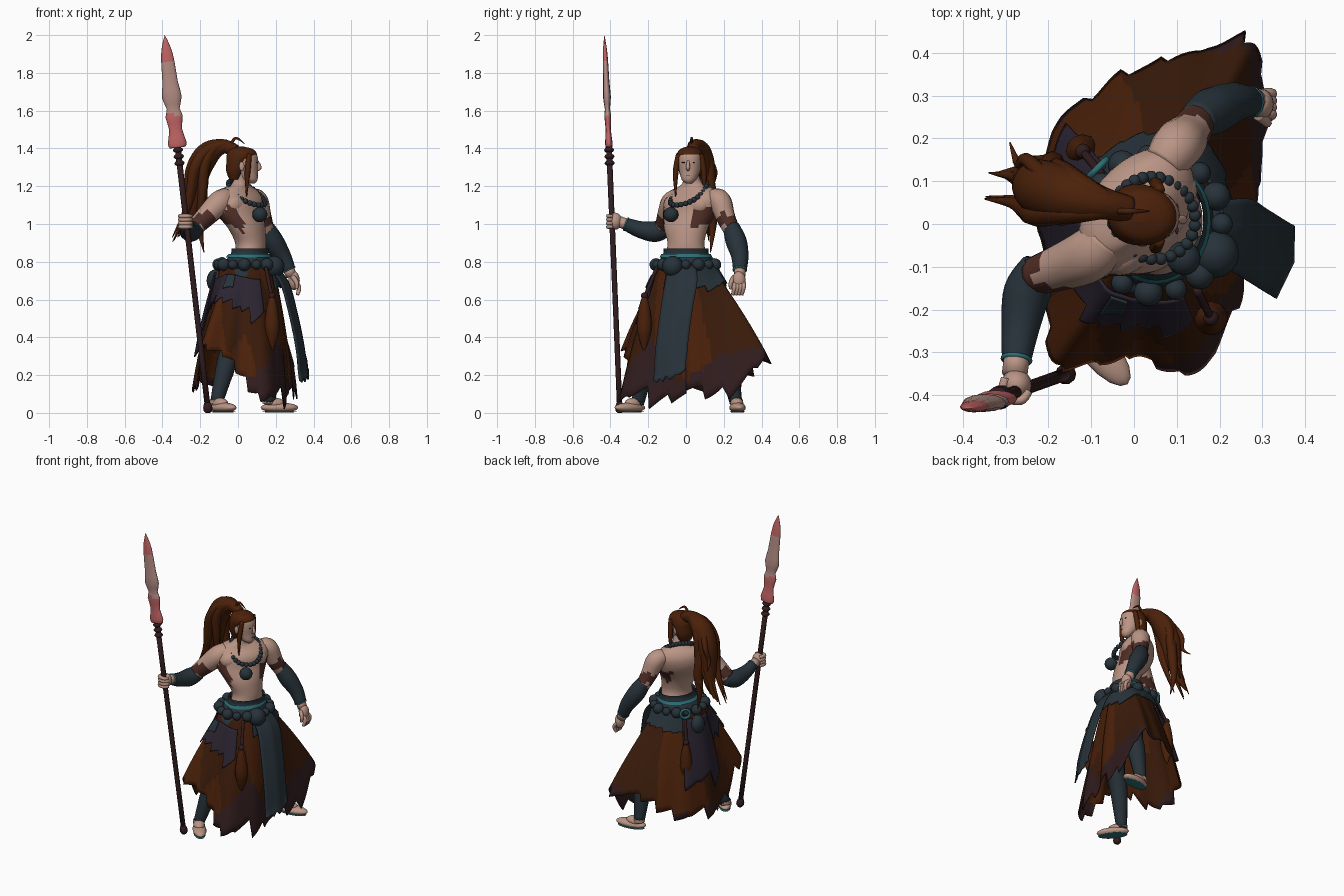
import bpy, bmesh, math, random
from mathutils import Vector

random.seed(4)
if "Cube" in bpy.data.objects:
    bpy.data.objects.remove(bpy.data.objects["Cube"])


def material(name, *rgb):
    m = bpy.data.materials.new(name)
    m.use_nodes = True
    m.diffuse_color = (*rgb, 1)
    m.node_tree.nodes["Principled BSDF"].inputs["Base Color"].default_value = (*rgb, 1)
    return m


SKIN = material("skin", .49, .3, .235)
TATTOO = material("skin marking", .08, .027, .02)
HAIR = material("auburn", .07, .015, .003)
RUST = material("dark rust cloth", .042, .011, .003)
MAROON = material("maroon cloth", .031, .012, .013)
PURPLE = material("purple cloth", .025, .018, .031)
SLATE = material("slate leather", .02, .032, .041)
TEAL = material("teal trim", .025, .16, .18)
PINK = material("pink blade", .55, .13, .13)
BONE = material("bone blade", .46, .27, .235)


def finish(name, bm, mats, rule=None, thick=0):
    bmesh.ops.recalc_face_normals(bm, faces=bm.faces)
    for f in bm.faces:
        f.smooth = True
        if rule:
            f.material_index = rule(f.calc_center_median())
    mesh = bpy.data.meshes.new(name)
    bm.to_mesh(mesh)
    bm.free()
    ob = bpy.data.objects.new(name, mesh)
    bpy.context.collection.objects.link(ob)
    for m in mats if isinstance(mats, list) else [mats]:
        mesh.materials.append(m)
    if thick:
        ob.modifiers.new("thickness", "SOLIDIFY").thickness = thick


def skin(name, rings, mats, rule=None, closed=True, caps=True, thick=0):
    """Join rows of points into one surface."""
    bm = bmesh.new()
    rows = [[bm.verts.new(p) for p in ring] for ring in rings]
    for a, b in zip(rows, rows[1:]):
        n = len(a)
        for i in range(n if closed else n - 1):
            j = (i + 1) % n
            bm.faces.new((a[i], a[j], b[j], b[i]))
    if caps and closed:
        bm.faces.new(rows[0])
        bm.faces.new(rows[-1])
    finish(name, bm, mats, rule, thick)


def spline(pts, steps=5, loop=False):
    """Smooth interpolation of tuples of any length."""
    n = len(pts)
    pick = (lambda i: pts[i % n]) if loop else (lambda i: pts[max(0, min(n - 1, i))])
    out = []
    for i in range(n if loop else n - 1):
        for s in range(steps):
            t = s / steps
            out.append([(2*b + (c-a)*t + (2*a-5*b+4*c-d)*t*t + (3*b-a-3*c+d)*t**3) / 2
                        for a, b, c, d in zip(pick(i-1), pick(i), pick(i+1), pick(i+2))])
    return out if loop else out + [list(pts[-1])]


def tube(name, pts, mats, sides=12, flat=1, steps=5, rule=None):
    """Round or flattened limb through (x, y, z, radius) points."""
    p = spline(pts, steps)
    rings, b = [], Vector((0, 1, 0))
    for i, q in enumerate(p):
        t = (Vector(p[min(i+1, len(p)-1)][:3]) - Vector(p[max(i-1, 0)][:3])).normalized()
        if i == 0 and abs(t.dot(b)) > .8:
            b = Vector((0, 0, 1))
        s = t.cross(b).normalized()
        b = s.cross(t)
        r = max(q[3], .001)
        rings.append([Vector(q[:3]) + r * (s * math.cos(a) + b * flat * math.sin(a))
                      for a in (math.tau * k / sides for k in range(sides))])
    skin(name, rings, mats, rule)


def loft(name, rows, mats, rule=None, sides=32, caps=True):
    """Stack of level ellipses: x, y, z, depth, width, turn in degrees."""
    rings = []
    for x, y, z, d, w, turn in spline(rows):
        c, s = math.cos(math.radians(turn)), math.sin(math.radians(turn))
        ring = []
        for k in range(sides):
            u, v = d * math.cos(math.tau*k/sides), w * math.sin(math.tau*k/sides)
            ring.append((x + u*c - v*s, y + u*s + v*c, z))
        rings.append(ring)
    skin(name, rings, mats, rule, caps=caps)


def ball(name, pos, size, mat, turn=0):
    bpy.ops.mesh.primitive_uv_sphere_add(segments=16, ring_count=10, radius=1, location=pos,
                                         rotation=(0, 0, math.radians(turn)))
    ob = bpy.context.object
    ob.name = name
    ob.scale = size if isinstance(size, tuple) else (size,) * 3
    ob.data.materials.append(mat)
    bpy.ops.object.shade_smooth()


# Torso and chest
loft("torso", [(.05, 0, .74, .11, .13, -10), (.065, 0, .84, .083, .11, -10),
               (.067, 0, .9, .08, .1, -20), (.045, 0, .98, .09, .125, -30),
               (.01, .02, 1.06, .105, .16, -38), (.005, .035, 1.13, .105, .165, -40),
               (0, .045, 1.18, .075, .13, -40), (.015, .035, 1.215, .045, .055, -20),
               (.03, .02, 1.28, .04, .044, -10)], [SKIN, TATTOO],
     lambda c: int(.97 < c.z + .03*math.sin(40*c.x) < 1.07 and abs((c.x-.01)*.64 + (c.y-.02)*.77) > .09))
for side, s in (("left", 1), ("right", -1)):
    ball(side + "_pectoral", (.04 + s*.045, s*.053, 1.1), (.05, .078, .058), SKIN, -40)

# Arms, bracers and hands
mark = lambda c: int(.98 < c.z + .02*math.sin(90*c.y) < 1.05)
tube("left_upper_arm", [(.07, .14, 1.14, .05), (.1, .18, 1.12, .06), (.125, .208, 1.04, .052),
                        (.155, .25, .95, .042)], [SKIN, TATTOO], rule=mark)
tube("right_upper_arm", [(-.06, -.03, 1.14, .055), (-.1, -.07, 1.11, .064), (-.17, -.1, 1.04, .055),
                         (-.23, -.12, .98, .045)], [SKIN, TATTOO], rule=mark)
arms = {"left": [(.145, .24, .985, .045), (.185, .265, .91, .056), (.235, .285, .83, .046), (.27, .285, .755, .036)],
        "right": [(-.22, -.1, .98, .045), (-.25, -.16, .96, .055), (-.265, -.24, .97, .045), (-.275, -.32, 1, .034)]}
for side, path in arms.items():
    tube(side + "_bracer", path, SLATE)
    p, q = Vector(path[3][:3]), Vector(path[2][:3])
    r = path[3][3] + .003
    tube(side + "_cuff_trim", [(*p, r), (*p.lerp(q, .08), r)], TEAL, steps=1)
    tube(side + "_wrist", [(*p.lerp(q, .2), .03), (*p.lerp(q, -.4), .03)], SKIN, steps=1)
ball("left_palm", (.297, .28, .7), (.03, .036, .05), SKIN)
ball("right_palm", (-.275, -.375, 1.015), (.036, .036, .045), SKIN)
for k in range(4):
    y = .257 + k * .016
    tube("left_finger", [(.3, y, .69, .012), (.323, y, .665, .012), (.315, y-.01, .625, .009)], SKIN, 8)
    z = .985 + k * .019
    tube("right_finger", [(-.3, -.36, z, .011), (-.305, -.4, z, .012), (-.265, -.412, z, .011),
                          (-.245, -.39, z, .009)], SKIN, 8)
tube("left_thumb", [(.29, .255, .72, .014), (.31, .238, .69, .012), (.31, .235, .655, .008)], SKIN, 8)

# Head and face
loft("head", [(.075, .015, 1.215, .015, .015, -8), (.062, .015, 1.235, .042, .038, -8),
              (.045, .02, 1.28, .06, .055, -8), (.035, .02, 1.33, .072, .063, -8),
              (.03, .02, 1.375, .066, .06, -8), (.03, .02, 1.405, .02, .02, -8)], SKIN)
tube("nose", [(.1, .012, 1.335, .007), (.114, .01, 1.3, .011), (.103, .011, 1.285, .007)], SKIN, 8)
for s in (-1, 1):
    ball("eye", (.1, .012 + s*.026, 1.326), (.004, .01, .003), MAROON)
    ball("ear", (.02, .02 + s*.064, 1.305), (.014, .009, .025), SKIN)
ball("mouth", (.102, .012, 1.258), (.004, .013, .003), TATTOO)

# Hair cap, ponytail and loose strands
loft("hair_cap", [(-.015, .025, 1.235, .03, .045, -8), (-.01, .025, 1.28, .052, .064, -8),
                  (.003, .023, 1.33, .064, .071, -8), (.02, .02, 1.365, .08, .069, -8),
                  (.02, .02, 1.395, .062, .053, -8), (.015, .02, 1.41, .015, .015, -8)], HAIR)
tail = [(-.01, .035, 1.39, .03), (-.08, .05, 1.41, .04), (-.16, .07, 1.37, .065),
        (-.215, .085, 1.27, .066), (-.235, .095, 1.13, .05), (-.26, .11, 1.02, .03), (-.32, .12, .93, .002)]
tube("ponytail", tail, HAIR, 16)
for k in range(9):
    dx, dy, cut = random.uniform(-.025, .045), random.uniform(-.07, .06), random.uniform(0, .12)
    lock = [(x + dx*i/3, y + dy*min(i, 3)/3, z + cut*i/6 - .05*(i == 6), r*.45)
            for i, (x, y, z, r) in enumerate(tail)]
    lock[-1] = (*lock[-1][:3], .002)
    tube("ponytail_lock", lock, HAIR, 8)
tube("ponytail_tip", [(-.2, .11, 1.3, .03), (-.19, .14, 1.1, .03), (-.2, .14, .97, .018), (-.18, .13, .85, .002)], HAIR, 8)
tube("wavy_lock", [(-.2, .1, 1.38, .02), (-.25, .15, 1.28, .016), (-.27, .14, 1.2, .011), (-.29, .19, 1.15, .002)], HAIR, 8)
ball("hair_tie", (-.045, .042, 1.4), .034, HAIR)
for s in (-1, 1):
    tube("side_lock", [(.06, .02 + s*.06, 1.37, .013), (.05, .02 + s*.075, 1.27, .015),
                       (.045, .02 + s*.075, 1.14, .002)], HAIR, 8)
tube("top_curl", [(-.04, .03, 1.42, .008), (-.01, .03, 1.455, .007), (.035, .03, 1.425, .002)], HAIR, 8)

# Necklace sloping down to the pendant
for k in range(28):
    a = math.tau * k / 28
    front = math.cos(a + .75)
    r = .09 + .017 * max(front, 0)
    ball("necklace_bead", (.04 + r*math.cos(a), .02 + r*math.sin(a), 1.165 - .065*front), .0145, SLATE)
ball("pendant", (.116, -.08, 1.05), .04, SLATE)

# Legs and feet
for side, hip, knee, shin, ankle, turn in (
        ("left", (.08, .09, .74), (.16, .18, .42), (.165, .22, .28), (.165, .265, .05), 8),
        ("right", (.03, -.08, .74), (0, -.18, .42), (-.055, -.21, .28), (-.115, -.255, .05), -50)):
    tube(side + "_leg", [(*hip, .085), (*knee, .062), (*shin, .055), (*ankle, .033)], SLATE)
    fwd = Vector((math.cos(math.radians(turn)), math.sin(math.radians(turn)), 0))
    base = Vector(ankle)
    tube(side + "_ankle", [(*base + Vector((0, 0, .02)), .036), (*base, .036)], SKIN)
    for tag, mat, z, h, w in (("foot", SKIN, .028, .027, .042), ("sole", TEAL, .006, .005, .038)):
        ball(f"{side}_{tag}", (base.x + fwd.x*.055, base.y + fwd.y*.055, z), (w*2.4, w, h), mat, turn)
    ball(side + "_instep", base + fwd*.03, (.055, .035, .03), SKIN, turn)

# Skirt: one flared surface, also followed by the shorter overlays
hem = spline([(.27, 0, .1), (.3, .17, .07), (.3, .43, .27), (.16, .41, .26), (0, .38, .2),
              (-.15, .28, .14), (-.23, .1, .1), (-.23, -.1, .1), (-.2, -.31, .32), (-.08, -.33, .29),
              (.03, -.33, .16), (.14, -.34, .06), (.25, -.2, .06)], 10, True)


def skirt_point(i, t, gap=0):
    x, y, z = hem[i % len(hem)]
    a = math.atan2(y, x - .05)
    out = Vector((math.cos(a), math.sin(a), 0))
    p = Vector((.05 + .14*out.x, .145*out.y, .78)).lerp(Vector((x, y, z)), t)
    fold = math.sin(i*math.tau/26) + .5*math.sin(i*math.tau/10)
    return p + out * (gap + .06*t*(1-t) + .012*t*fold)


def cloth(name, mats, first, last, start, length, gap, rag, rule=None):
    tooth = [random.random() for _ in range(40)]
    cols = range(first, last)
    ends = [length * (1 - rag * (tooth[(i - first) // 6] + .7*((i - first) % 6)/6)) for i in cols]
    skin(name, [[skirt_point(i, start + (e - start) * r / 16, gap) for i, e in zip(cols, ends)]
                for r in range(17)], mats, rule, closed=False, thick=.006)


def stain(c):
    a = math.atan2(c.y, c.x)
    if c.z < (.26 - .09*math.cos(4*a) if c.x > 0 else .17) + .03*math.sin(7*a):
        return 2
    return int(math.sin(3*a + 4*c.z) + .6*math.sin(8*a) > .1)


cloth("skirt", [RUST, HAIR, MAROON], 0, len(hem) + 1, 0, 1.06, 0, .12, stain)
cloth("purple_overskirt", PURPLE, 62, 114, .1, .47, .015, .28)
cloth("purple_back_drape", PURPLE, 52, 70, .05, .72, .024, .2)
cloth("slate_hip_drape", SLATE, -8, 54, 0, .21, .02, .2)
cloth("slate_side_flap", SLATE, 84, 92, .1, .28, .026, .25)

# Waist sash with trim
loft("waist_sash", [(.05, 0, .76, .145, .15, -10), (.055, 0, .8, .125, .145, -10),
                    (.062, 0, .84, .1, .122, -12), (.065, 0, .87, .098, .12, -14)], SLATE, caps=False)
loft("sash_trim", [(.057, 0, .822, .122, .141, -12), (.06, 0, .84, .11, .132, -12)], TEAL, caps=False)

# Long front apron with a torn end
rows = spline([(.19, -.02, .79, .07), (.265, -.025, .7, .085), (.31, -.05, .55, .085),
               (.35, -.075, .36, .085), (.375, -.09, .17, .085)], 4)
skin("front_apron", [[(x - .02*abs(v) + .25*w*v, y + w*v, z + (.04*random.random() if r == len(rows)-1 else 0) + .03*v*(z < .3))
                      for v in (k/5 - 1 for k in range(11))] for r, (x, y, z, w) in enumerate(rows)],
     SLATE, closed=False, thick=.008)

# Belt beads
for k in range(15):
    a = math.tau * k / 15
    ball("belt_bead", (.05 + .155*math.cos(a), .16*math.sin(a), .785), .034 if k % 2 else .026, SLATE)
ball("large_belt_bead", (.19, -.07, .775), .056, SLATE)
bpy.ops.mesh.primitive_torus_add(location=(-.085, .13, .79), rotation=(math.pi/2, 0, math.pi/4),
                                 major_radius=.028, minor_radius=.008)
bpy.context.object.name = "back_belt_ring"
bpy.context.object.data.materials.append(TEAL)

# Hanging tassels and hip pouch
for name, x, y in (("front_tassel", .18, -.22), ("back_tassel", -.12, .17)):
    tube(name, [(x, y, .62, .012), (x, y, .56, .028), (x, y, .46, .04), (x, y, .39, .028), (x, y, .32, .003)], HAIR)
    tube(name + "_cord", [(.05 + (x-.05)*.75, y*.7, .77, .01), (x, y, .61, .01)], MAROON, 8)
    ball(name + "_knot", (x, y, .62), .018, MAROON)
ball("hip_pouch", (-.12, .05, .7), (.045, .055, .06), SLATE, 20)

# Spear: leaning shaft, rings and flattened blade
foot, tip = Vector((-.157, -.35, 0)), Vector((-.388, -.432, 2))


def spear(name, profile, mats, sides=10, flat=1, rule=None):
    tube(name, [(*foot.lerp(tip, z/2), r) for z, r in profile], mats, sides, flat, 2, rule)


spear("spear_shaft", [(.01, .015), (.7, .015), (1.41, .016)], MAROON)
spear("spear_butt", [(0, .012), (.015, .024), (.04, .022), (.055, .015)], MAROON)
for z in (1.31, 1.345, 1.38):
    spear("spear_ring", [(z, .018), (z + .012, .028), (z + .024, .018)], MAROON)
spear("spear_blade", [(1.405, .042), (1.43, .05), (1.5, .034), (1.57, .046), (1.61, .034), (1.67, .052),
                      (1.75, .041), (1.86, .035), (1.93, .025), (2, .001)],
      [BONE, PINK], 12, .4, lambda c: int(c.z < 1.58 or c.z > 1.87))
